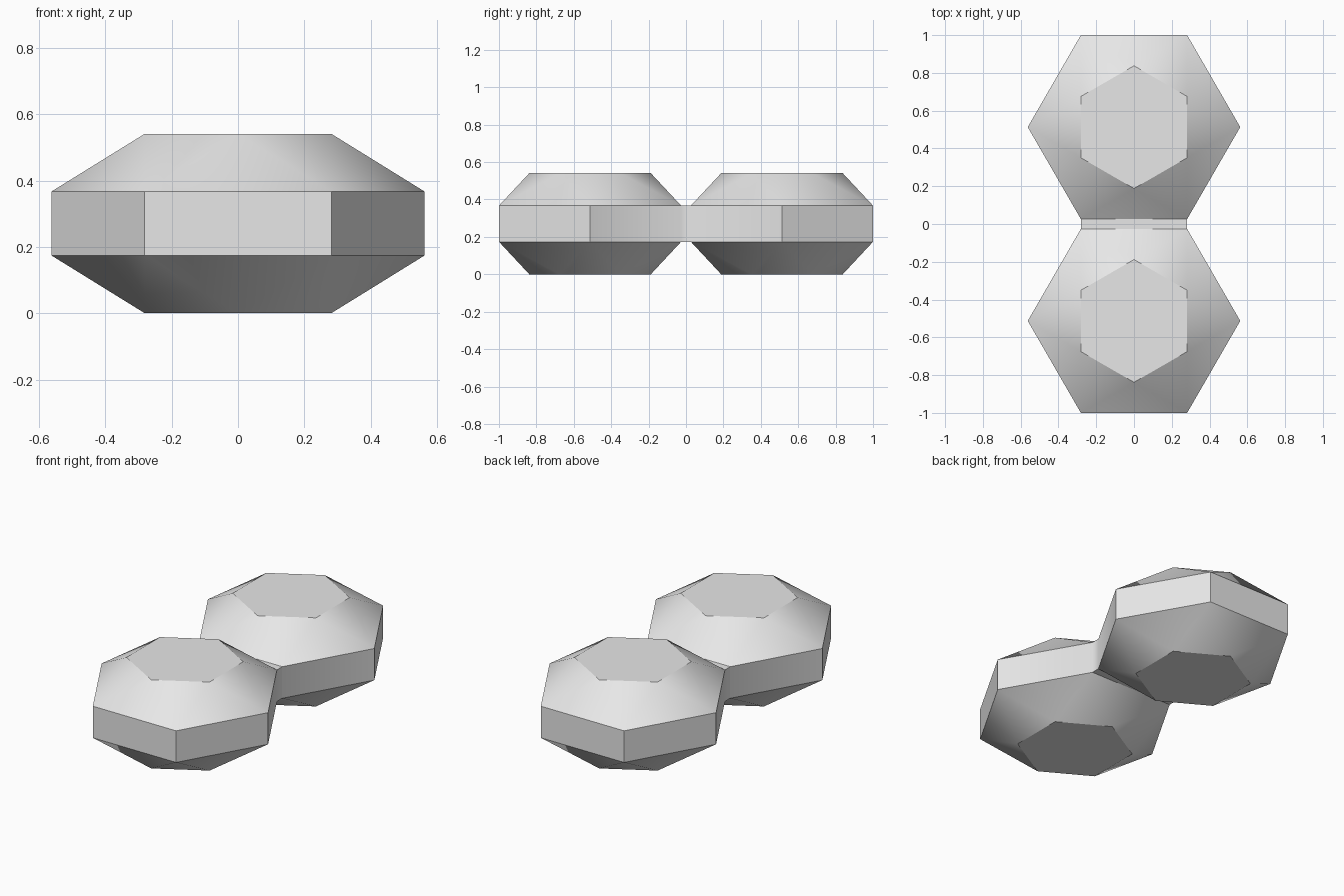
import bpy
import bmesh
from math import cos, sin, pi, sqrt, radians

RADIUS = 0.5625                 # girdle corner radius
CAP = RADIUS / sqrt(3)          # cap corner radius, turned by half a side
CENTRE = 0.513                  # distance of each body from the middle
Z_BASE, Z_LOW, Z_HIGH, Z_TOP = 0, 0.174, 0.367, 0.541

if "Cube" in bpy.data.objects:
    bpy.data.objects.remove(bpy.data.objects["Cube"])

grey = bpy.data.materials.new("light_grey")
grey.use_nodes = True
colour = (0.8, 0.8, 0.8, 1)
grey.diffuse_color = colour
grey.node_tree.nodes["Principled BSDF"].inputs["Base Color"].default_value = colour

bm = bmesh.new()


def ring(radius, y, z, turn):
    """Six corners around a body's axis."""
    return [bm.verts.new((radius * cos((i + turn) * pi / 3),
                          y + radius * sin((i + turn) * pi / 3), z))
            for i in range(6)]


def faceted_body(y):
    """Hexagonal band with triangulated shoulders; returns its inward wall."""
    base = ring(CAP, y, Z_BASE, 0.5)
    low = ring(RADIUS, y, Z_LOW, 0)
    high = ring(RADIUS, y, Z_HIGH, 0)
    top = ring(CAP, y, Z_TOP, 0.5)
    bm.faces.new(top)
    bm.faces.new(base[::-1])
    walls = []
    for i in range(6):
        j = (i + 1) % 6
        walls.append(bm.faces.new((low[i], low[j], high[j], high[i])))
        for girdle, cap in ((high, top), (low, base)):
            bm.faces.new((girdle[i], girdle[j], cap[i]))
            bm.faces.new((girdle[j], cap[j], cap[i]))
    return min(walls, key=lambda f: abs(f.calc_center_median().y))


# Two bodies, their facing walls opened and joined by a short neck
inner_walls = [faceted_body(side * CENTRE) for side in (-1, 1)]
rims = [e for wall in inner_walls for e in wall.edges]
bmesh.ops.delete(bm, geom=inner_walls, context="FACES_ONLY")
bmesh.ops.bridge_loops(bm, edges=rims)
bmesh.ops.recalc_face_normals(bm, faces=bm.faces)

mesh = bpy.data.meshes.new("twin_faceted_body")
bm.to_mesh(mesh)
bm.free()
mesh.materials.append(grey)
body = bpy.data.objects.new("twin_faceted_body", mesh)
bpy.context.collection.objects.link(body)

# Soft shoulders and neck, crisp caps and girdle
bpy.ops.object.select_all(action="DESELECT")
body.select_set(True)
bpy.context.view_layer.objects.active = body
bpy.ops.object.shade_smooth_by_angle(angle=radians(30.8))
